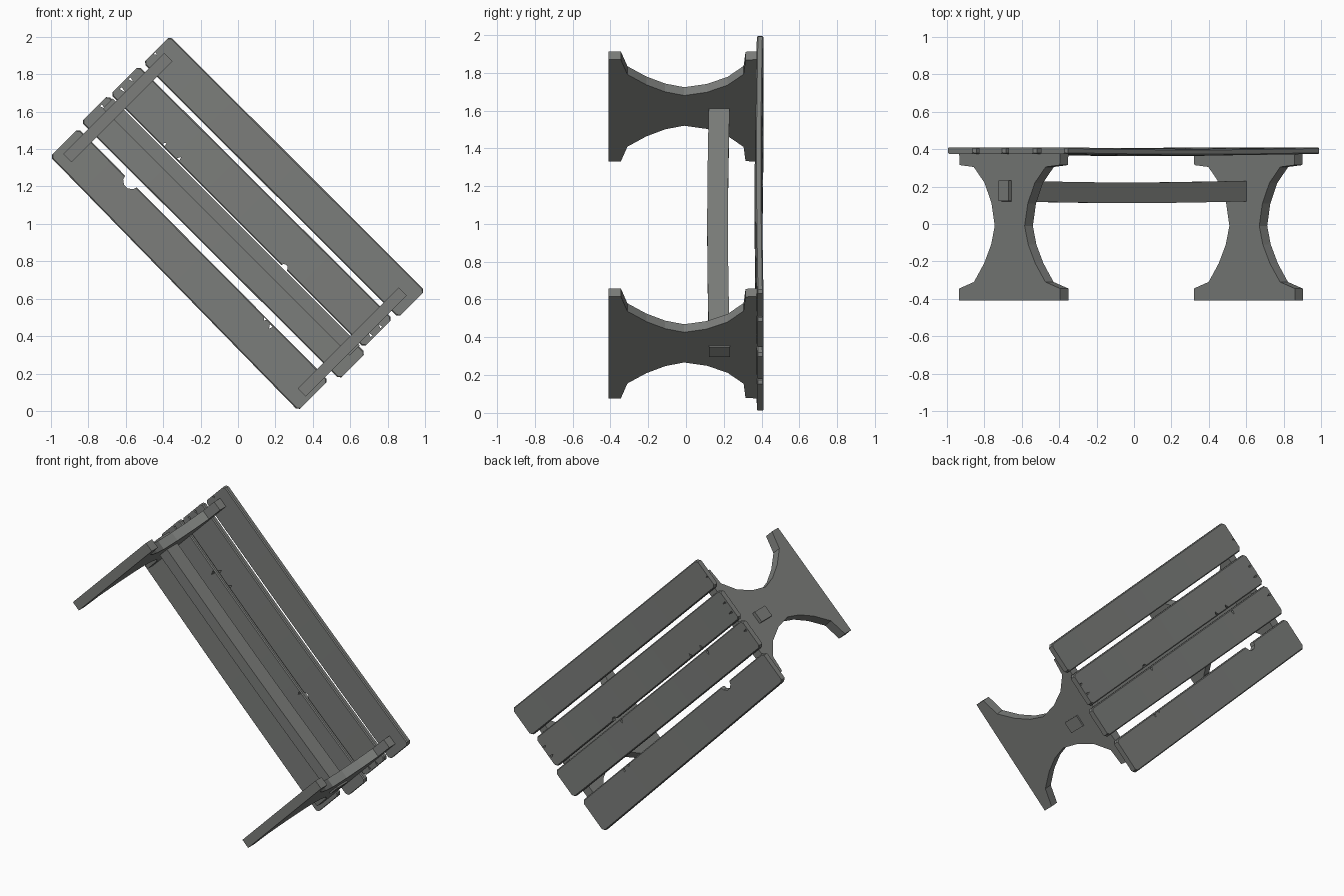
import bpy, bmesh, math

if "Cube" in bpy.data.objects:
    bpy.data.objects.remove(bpy.data.objects["Cube"])

S = math.sqrt(0.5)
grey = bpy.data.materials.new("weathered grey wood")
grey.diffuse_color = (0.2, 0.207, 0.198, 1)
grey.use_nodes = True
grey.node_tree.nodes["Principled BSDF"].inputs["Base Color"].default_value = grey.diffuse_color


def place(u, v, w):
    """Table axes (length, width, height) -> world: table lies tipped at 45 degrees."""
    return ((u + v) * S, w, 1 + (v - u) * S)


def loft(bm, rings):
    """Skin a list of equal rings and cap both ends."""
    rows = [[bm.verts.new(place(*p)) for p in r] for r in rings]
    n = len(rows[0])
    for a, b in zip(rows, rows[1:]):
        for i in range(n):
            j = (i + 1) % n
            bm.faces.new((a[i], a[j], b[j], b[i]))
    bm.faces.new(rows[0])
    bm.faces.new(rows[-1])


def finish(bm, name, helper=False):
    bmesh.ops.recalc_face_normals(bm, faces=bm.faces)
    me = bpy.data.meshes.new(name)
    bm.to_mesh(me)
    bm.free()
    me.materials.append(grey)
    ob = bpy.data.objects.new(name, me)
    bpy.context.collection.objects.link(ob)
    if helper:
        ob.hide_render = True
        ob.hide_viewport = True
        ob.display_type = 'WIRE'
    return ob


def prism(bm, pts):
    """Vertical cutter through the table top from a (u, v) outline."""
    loft(bm, [[(u, v, w) for u, v in pts] for w in (0.3, 0.5)])


def plank(name, u0, u1, va, vb, sag, cuts):
    # va, vb: (low, high) width limits at the two ends
    bm = bmesh.new()
    c = 0.006
    rings = []
    stations = [(0, .014), (.008, 0), (.13, 0), (.25, 0), (.38, 0), (.5, 0),
                (.62, 0), (.75, 0), (.87, 0), (.992, 0), (1, .014)]
    for t, inset in stations:
        u = u0 + (u1 - u0) * t
        lo = va[0] + (vb[0] - va[0]) * t + inset
        hi = va[1] + (vb[1] - va[1]) * t - inset
        top = 0.41 - sag * math.sin(math.pi * t)
        bot = top - 0.035
        rings.append([(u, lo + c, bot), (u, hi - c, bot), (u, hi, bot + c), (u, hi, top - c),
                      (u, hi - c, top), (u, lo + c, top), (u, lo, top - c), (u, lo, bot + c)])
    loft(bm, rings)
    ob = finish(bm, name)
    # worn notches and cracks
    bm = bmesh.new()
    for kind, u, v, size in cuts:
        if kind == "round":
            prism(bm, [(u + size * math.cos(k * math.pi / 5), v + size * math.sin(k * math.pi / 5))
                       for k in range(10)])
        elif kind == "edge":      # wedge running across the width
            s = -size * 0.3
            prism(bm, [(u - .01, v - s), (u + .01, v - s), (u + .003, v + size)])
        else:                     # wedge running in from an end
            s = -size * 0.3
            prism(bm, [(u - s, v - .007), (u - s, v + .007), (u + size, v + .002)])
    cutter = finish(bm, name + "_notch_cutter", True)
    mod = ob.modifiers.new("notches", 'BOOLEAN')
    mod.operation = 'DIFFERENCE'
    mod.solver = 'EXACT'
    mod.object = cutter


# Table top: four worn planks
plank("plank_outer_right", -.966, .96, (.25, .453), (.252, .454), .008,
      [("end", -.966, .33, .02)])
plank("plank_inner_right", -.972, .942, (.008, .222), (.008, .226), .012,
      [("round", .34, .008, .02), ("edge", -.47, .008, .03), ("edge", -.58, .008, .03),
       ("end", -.972, .07, .05), ("end", -.972, .14, .04),
       ("end", .942, .08, -.04), ("end", .942, .15, -.03)])
plank("plank_inner_left", -.978, .971, (-.208, -.006), (-.203, -.006), .01,
      [("edge", -.6, -.006, -.04), ("edge", .3, -.006, -.03), ("end", -.978, -.07, .04)])
plank("plank_outer_left", -.964, .933, (-.456, -.243), (-.479, -.25), .006,
      [("round", -.565, -.24, .045), ("edge", .51, -.249, -.03), ("edge", .46, -.248, -.02)])

# Trestle legs: hourglass slabs, half profile of (height, half width)
half = [(-.41, .382), (-.345, .382), (-.31, .27), (-.21, .193), (-.11, .14), (-.01, .113),
        (.11, .137), (.22, .19), (.305, .272), (.315, .378), (.376, .382)]
outline = [(-.015 - h, w) for w, h in half] + [(-.015 + h, w) for w, h in reversed(half)]
for name, a, b in (("trestle_leg_upper", -.925, -.863), ("trestle_leg_lower", .849, .909)):
    bm = bmesh.new()
    loft(bm, [[(u, v, w) for v, w in outline] for u in (a, b)])
    finish(bm, name)

# Stretcher beam with through tenons, slightly sagging
bm = bmesh.new()
rings = []
for k in range(7):
    t = k / 6
    u = -.948 + 1.868 * t
    d = -.01 * math.sin(math.pi * t)
    rings.append([(u, -.075, .122 + d), (u, 0, .122 + d), (u, 0, .232 + d), (u, -.075, .232 + d)])
loft(bm, rings)
finish(bm, "stretcher_beam")
